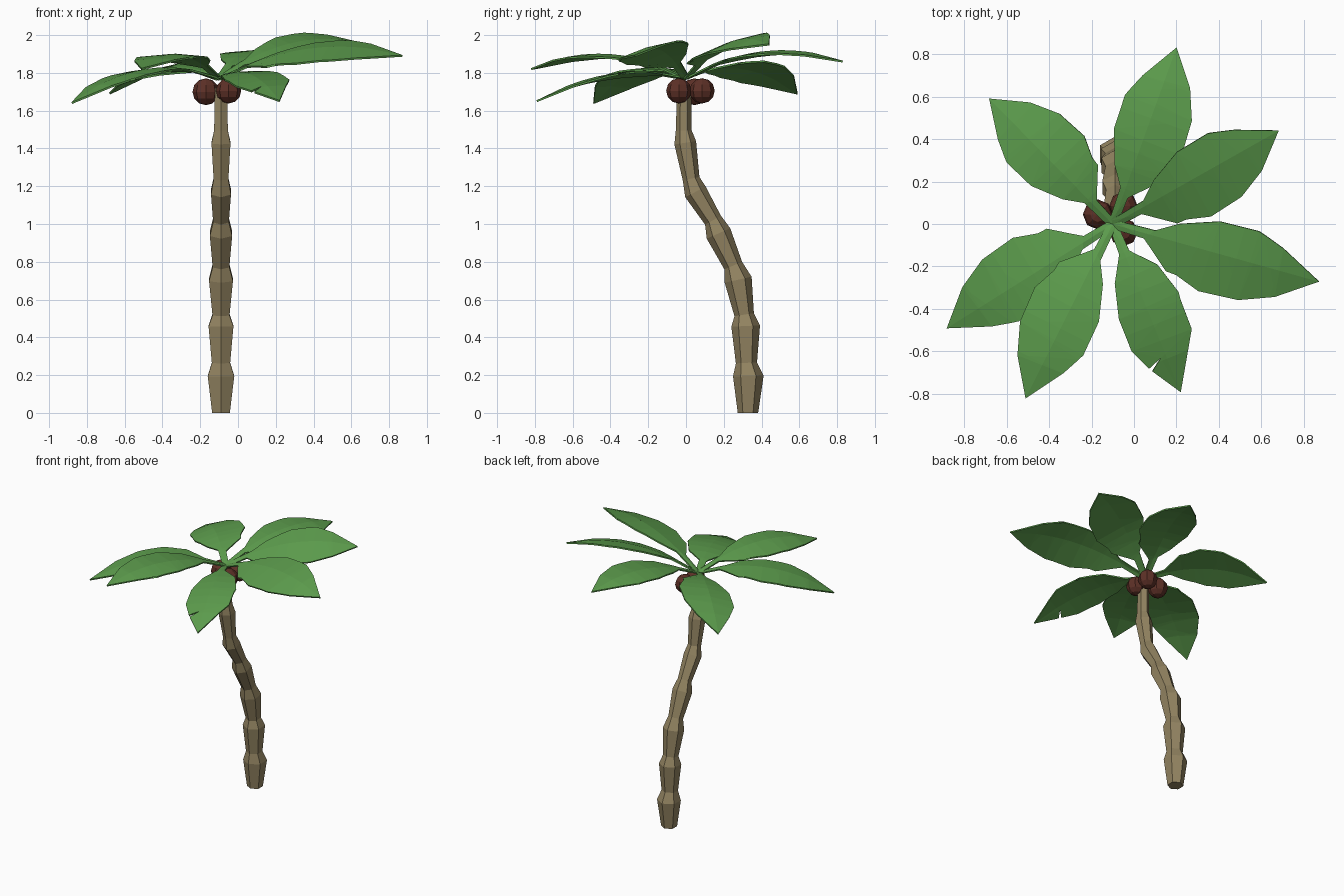
import bpy, bmesh, math
from mathutils import Vector

if "Cube" in bpy.data.objects:
    bpy.data.objects.remove(bpy.data.objects["Cube"])


def material(name, rgb):
    m = bpy.data.materials.new(name)
    m.diffuse_color = (*rgb, 1)
    m.use_nodes = True
    m.node_tree.nodes["Principled BSDF"].inputs["Base Color"].default_value = m.diffuse_color
    return m


BARK = material("bark", (0.29, 0.23, 0.12))
GREEN = material("leaf_green", (0.11, 0.34, 0.075))
BROWN = material("husk_brown", (0.11, 0.03, 0.02))


def add_object(name, bm, mat):
    bmesh.ops.recalc_face_normals(bm, faces=bm.faces)
    me = bpy.data.meshes.new(name)
    bm.to_mesh(me)
    bm.free()
    me.materials.append(mat)
    ob = bpy.data.objects.new(name, me)
    bpy.context.collection.objects.link(ob)
    return ob


# Trunk: tilted hexagonal rings (y, z, radius), alternately wide and narrow
RINGS = [(.328, 0, .054), (.33, .195, .081), (.32, .265, .056), (.316, .46, .076),
         (.308, .52, .052), (.276, .705, .073), (.25, .78, .051), (.172, .95, .068),
         (.143, 1.02, .048), (.05, 1.17, .061), (.027, 1.24, .045),
         (-.004, 1.43, .058), (-.012, 1.495, .042), (-.01, 1.72, .037)]
SIDES = 6
bm = bmesh.new()
loops = []
for i, (y, z, r) in enumerate(RINGS):
    a, b = RINGS[max(i - 1, 0)], RINGS[min(i + 1, len(RINGS) - 1)]
    tilt = math.atan2(a[0] - b[0], b[1] - a[1]) if i else 0
    ring = []
    for k in range(SIDES):
        t = math.tau * k / SIDES + math.pi / 2
        px, py = r * math.cos(t), r * math.sin(t)
        ring.append(bm.verts.new((-.09 + px, y + py * math.cos(tilt), z + py * math.sin(tilt))))
    loops.append(ring)
for lo, hi in zip(loops, loops[1:]):
    for k in range(SIDES):
        n = (k + 1) % SIDES
        bm.faces.new((lo[k], lo[n], hi[n], hi[k]))
bm.faces.new(loops[0][::-1])
bm.faces.new(loops[-1])
add_object("trunk", bm, BARK)

# Coconuts: three low-poly balls under the crown
for i, (x, y, z, r) in enumerate([(-.17, .045, 1.70, .071), (-.05, .085, 1.705, .067),
                                  (-.05, -.038, 1.705, .067)]):
    bm = bmesh.new()
    bmesh.ops.create_uvsphere(bm, u_segments=8, v_segments=6, radius=r)
    bmesh.ops.translate(bm, verts=bm.verts, vec=(x, y, z))
    add_object(f"coconut_{i + 1}", bm, BROWN)

# Leaf outlines: (fraction along leaf, sideways offset), with torn notches
LEAF = [(0, -.02), (.16, -.025), (.30, -.145), (.235, -.04), (.35, -.15), (.47, -.195),
        (.66, -.185), (.82, -.125), (1, 0), (.80, .105), (.70, .142), (.61, -.01),
        (.67, .152), (.48, .147), (.30, .085), (.20, .025), (0, .02)]
TORN_LEAF = [(0, -.02), (.17, -.025), (.31, -.096), (.5, -.141), (.69, -.142), (.815, -.097),
             (.785, -.028), (.835, -.087), (1, 0), (.70, .159), (.53, .162), (.43, .025),
             (.485, .167), (.30, .123), (.17, .025), (0, .02)]
BASE = Vector((-.1, 0, 1.77))


def leaf(name, outline, tip, mid_z, roll):
    """Cut a flat outline into bands, then arch it from the crown to the tip."""
    bm = bmesh.new()
    face = bm.faces.new([bm.verts.new((u, v, 0)) for u, v in outline])
    bmesh.ops.triangulate(bm, faces=[face])
    cuts = [((c, 0, 0), (1, 0, 0)) for c in (.2, .4, .6, .8)] + [((0, 0, 0), (0, 1, 0))]
    for co, no in cuts:
        bmesh.ops.bisect_plane(bm, geom=bm.verts[:] + bm.edges[:] + bm.faces[:],
                               dist=1e-4, plane_co=co, plane_no=no)
    span = Vector((tip[0], tip[1], 0)) - Vector((BASE.x, BASE.y, 0))
    left = Vector((-span.y, span.x, 0)).normalized()
    for v in bm.verts:
        u, s = v.co.x, v.co.y
        z = (BASE.z * (1 - u) * (1 - 2 * u) + mid_z * 4 * u * (1 - u)
             + tip[2] * u * (2 * u - 1))
        p = Vector((BASE.x, BASE.y, 0)) + span * u + left * s
        v.co = (p.x, p.y, z + roll * s - .08 * abs(s))
    ob = add_object(name, bm, GREEN)
    mod = ob.modifiers.new("thickness", "SOLIDIFY")
    mod.thickness = .01
    mod.offset = 0


# Crown: tip position, mid-rib height, sideways roll
CROWN = [((.20, .83, 1.86), 1.91, 0), ((.68, .44, 1.95), 1.955, .3),
         ((.87, -.27, 1.89), 1.925, .3), ((.22, -.79, 1.65), 1.79, .12),
         ((-.51, -.82, 1.82), 1.895, 0), ((-.88, -.49, 1.64), 1.815, 0),
         ((-.68, .59, 1.69), 1.825, -.25)]
for i, (tip, mid_z, roll) in enumerate(CROWN):
    leaf(f"leaf_{i + 1}", TORN_LEAF if i == 3 else LEAF, tip, mid_z, roll)
